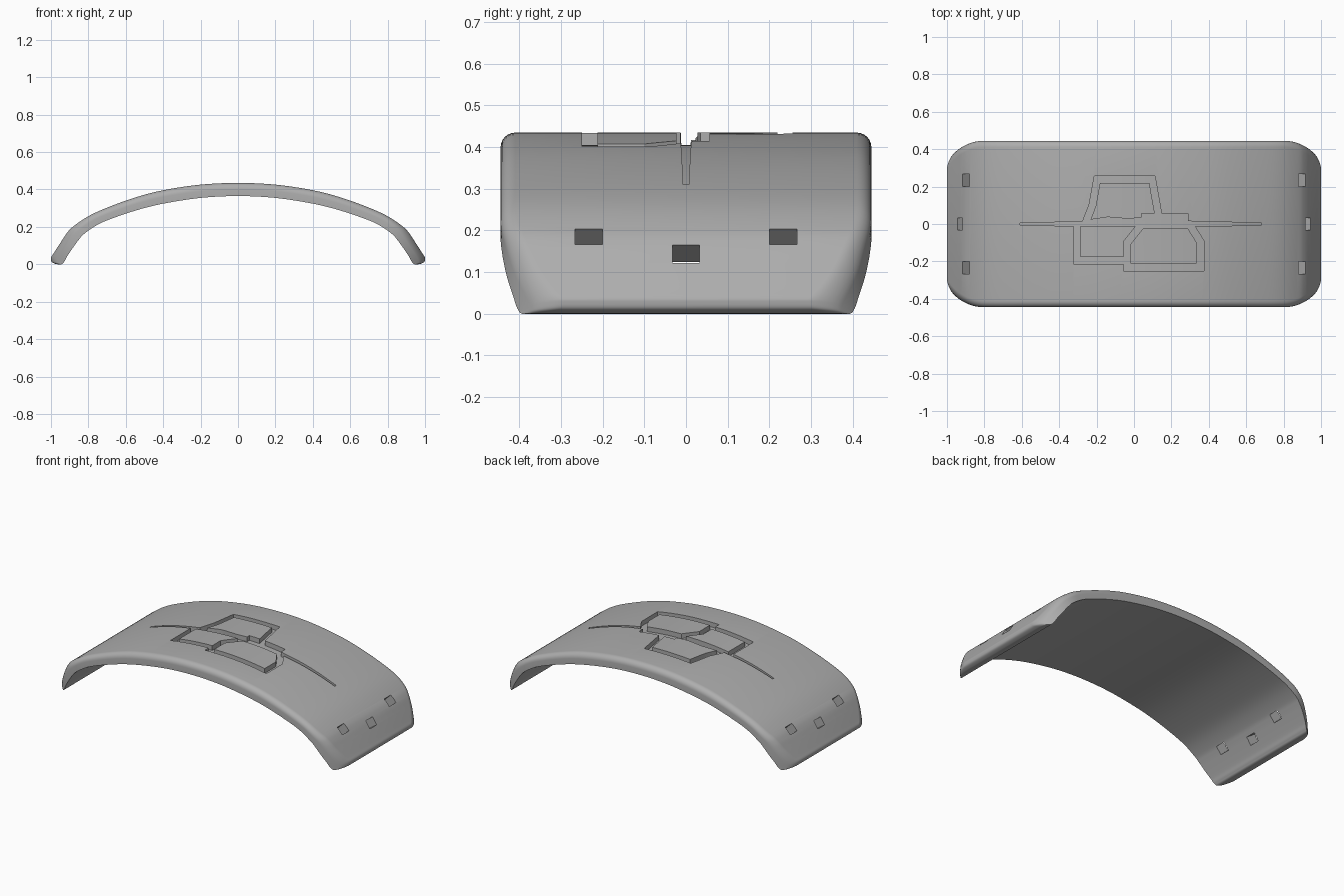
import bpy, bmesh, math
from mathutils import Vector, Matrix

if "Cube" in bpy.data.objects:
    bpy.data.objects.remove(bpy.data.objects["Cube"])

# outer x, outer z, inner x, inner z from the crown to the tip
HALF = [(0, .435, 0, .365), (.2, .426, .19, .356), (.4, .396, .375, .329),
        (.55, .357, .515, .297), (.7, .303, .66, .25), (.8, .257, .75, .212),
        (.88, .203, .82, .165), (.915, .167, .85, .133), (.945, .122, .88, .092),
        (.985, .06, .912, .045), (.998, .04, .925, .02), (1.0, .028, .932, .01),
        (.995, .012, .936, .005), (.975, .002, .94, .002), (.96, 0, .945, 0)]
FILLET = .035
GROOVE = .03


def spline(pts, steps=5):
    """Smooth curve through the points."""
    out = []
    for i in range(len(pts) - 1):
        a, b, c, d = (pts[max(0, min(len(pts) - 1, i + k))] for k in (-1, 0, 1, 2))
        for s in range(steps):
            t = s / steps
            out.append(b + .5 * t * (c - a + t * (2 * a - 5 * b + 4 * c - d
                                                  + t * (3 * (b - c) + d - a))))
    return out + [pts[-1]]


def mirror(p):
    return Vector((-p[0], p[1], -p[2], p[3]))


def new_object(name, bm):
    bmesh.ops.recalc_face_normals(bm, faces=bm.faces)
    mesh = bpy.data.meshes.new(name)
    bm.to_mesh(mesh)
    bm.free()
    ob = bpy.data.objects.new(name, mesh)
    bpy.context.collection.objects.link(ob)
    return ob


def subtract(target, cutter):
    mod = target.modifiers.new("cut", 'BOOLEAN')
    mod.operation = 'DIFFERENCE'
    mod.solver = 'EXACT'
    mod.use_self = True
    mod.object = cutter
    bpy.context.view_layer.objects.active = target
    bpy.ops.object.modifier_apply(modifier=mod.name)
    bpy.data.objects.remove(cutter)


def half_width(x):
    """Plan outline with rounded corners."""
    dx = max(0, abs(x) - .8)
    return .445 - (.23 - math.sqrt(.23 ** 2 - dx ** 2))


right = spline([Vector(p) for p in [mirror(HALF[1])] + HALF])[5:]
stations = [mirror(p) for p in reversed(right[1:])] + right

# curved plate: section loops lofted along the arch
rows = [(1, 0)] + [(.5 * (1 - math.cos(a)), FILLET * (1 - math.sin(a)))
                   for a in (math.radians(15 * k) for k in range(6, -1, -1))]
bm = bmesh.new()
loops = []
for ox, oz, ix, iz in stations:
    side = []
    for u, inset in rows:
        x = ox + (ix - ox) * u
        side.append((x, half_width(x) - inset, oz + (iz - oz) * u))
    ring = side + [(x, -y, z) for x, y, z in reversed(side)]
    loops.append([bm.verts.new(p) for p in ring])
for a, b in zip(loops, loops[1:]):
    for i in range(len(a)):
        j = (i + 1) % len(a)
        bm.faces.new((a[i], a[j], b[j], b[i]))
bm.faces.new(loops[0])
bm.faces.new(loops[-1])
plate = new_object("curved_plate", bm)


def ribbon(bm, pts, width=.036, closed=False):
    """Mitred upright band along a path of (x, y, optional width)."""
    P = [Vector(p[:2]) for p in pts]
    n = len(P)
    cols = []
    for i, p in enumerate(P):
        prev = P[i - 1] if (closed or i) else None
        nxt = P[(i + 1) % n] if (closed or i < n - 1) else None
        d1 = (p - prev).normalized() if prev is not None else (nxt - p).normalized()
        d2 = (nxt - p).normalized() if nxt is not None else d1
        n1, n2 = Vector((-d1.y, d1.x)), Vector((-d2.y, d2.x))
        m = (n1 + n2).normalized()
        w = pts[i][2] if len(pts[i]) > 2 else width
        m *= w / 2 / m.dot(n1)
        a, b = p + m, p - m
        cols.append([bm.verts.new(q) for q in
                     ((a.x, a.y, .12), (a.x, a.y, .6), (b.x, b.y, .6), (b.x, b.y, .12))])
    pairs = list(zip(cols, cols[1:])) + ([(cols[-1], cols[0])] if closed else [])
    for a, b in pairs:
        for i in range(4):
            j = (i + 1) % 4
            bm.faces.new((a[i], a[j], b[j], b[i]))
    if not closed:
        bm.faces.new(cols[0])
        bm.faces.new(cols[-1])


# engraved line pattern on the crown
bm = bmesh.new()
ribbon(bm, [(-.61, 0, .012), (-.28, 0, .024), (.04, .002, .03), (.28, 0, .026), (.68, 0, .014)])
ribbon(bm, [(-.26, .002), (-.222, .10), (-.197, .238), (.097, .238), (.132, .04)])
ribbon(bm, [(-.24, .012, .02), (-.14, .022, .03), (-.03, .013, .03), (.06, .016, .04)])
ribbon(bm, [(.04, .024), (.29, .024)], .066)
ribbon(bm, [(-.305, .005), (-.305, -.195), (-.035, -.195)])
ribbon(bm, [(.04, -.004), (-.037, -.1), (-.037, -.231), (.354, -.231),
            (.354, -.094), (.298, -.004)], .038, closed=True)
pattern = new_object("groove_cutter", bm)

# the groove floor follows the arch
bm = bmesh.new()
floor = [(p[0], p[1] - GROOVE) for p in stations if abs(p[0]) < .85 and p[1] > .2]
outline = floor + [(floor[-1][0], 0), (floor[0][0], 0)]
face = bm.faces.new([bm.verts.new((x, -.6, z)) for x, z in outline])
ext = bmesh.ops.extrude_face_region(bm, geom=[face])
bmesh.ops.translate(bm, vec=(0, 1.2, 0),
                    verts=[v for v in ext["geom"] if isinstance(v, bmesh.types.BMVert)])
subtract(pattern, new_object("groove_floor", bm))
subtract(plate, pattern)

# strap slots through both ends, square to the surface
bm = bmesh.new()
for side in (-1, 1):
    for x, z, y, tilt in ((.898, .185, -.234, 46), (.898, .185, .234, 46), (.931, .144, 0, 55)):
        m = (Matrix.Translation((side * x, y, z))
             @ Matrix.Rotation(side * math.radians(tilt), 4, 'Y')
             @ Matrix.Diagonal((.052, .066, .3, 1)))
        bmesh.ops.create_cube(bm, size=1, matrix=m)
subtract(plate, new_object("slot_cutter", bm))

# finish
grey = bpy.data.materials.new("grey")
grey.diffuse_color = (.42, .42, .42, 1)
grey.use_nodes = True
grey.node_tree.nodes["Principled BSDF"].inputs["Base Color"].default_value = grey.diffuse_color
plate.data.materials.clear()
plate.data.materials.append(grey)
for p in plate.data.polygons:
    p.material_index = 0
bpy.ops.object.select_all(action='DESELECT')
plate.select_set(True)
bpy.context.view_layer.objects.active = plate
bpy.ops.object.shade_smooth_by_angle(angle=math.radians(30))
